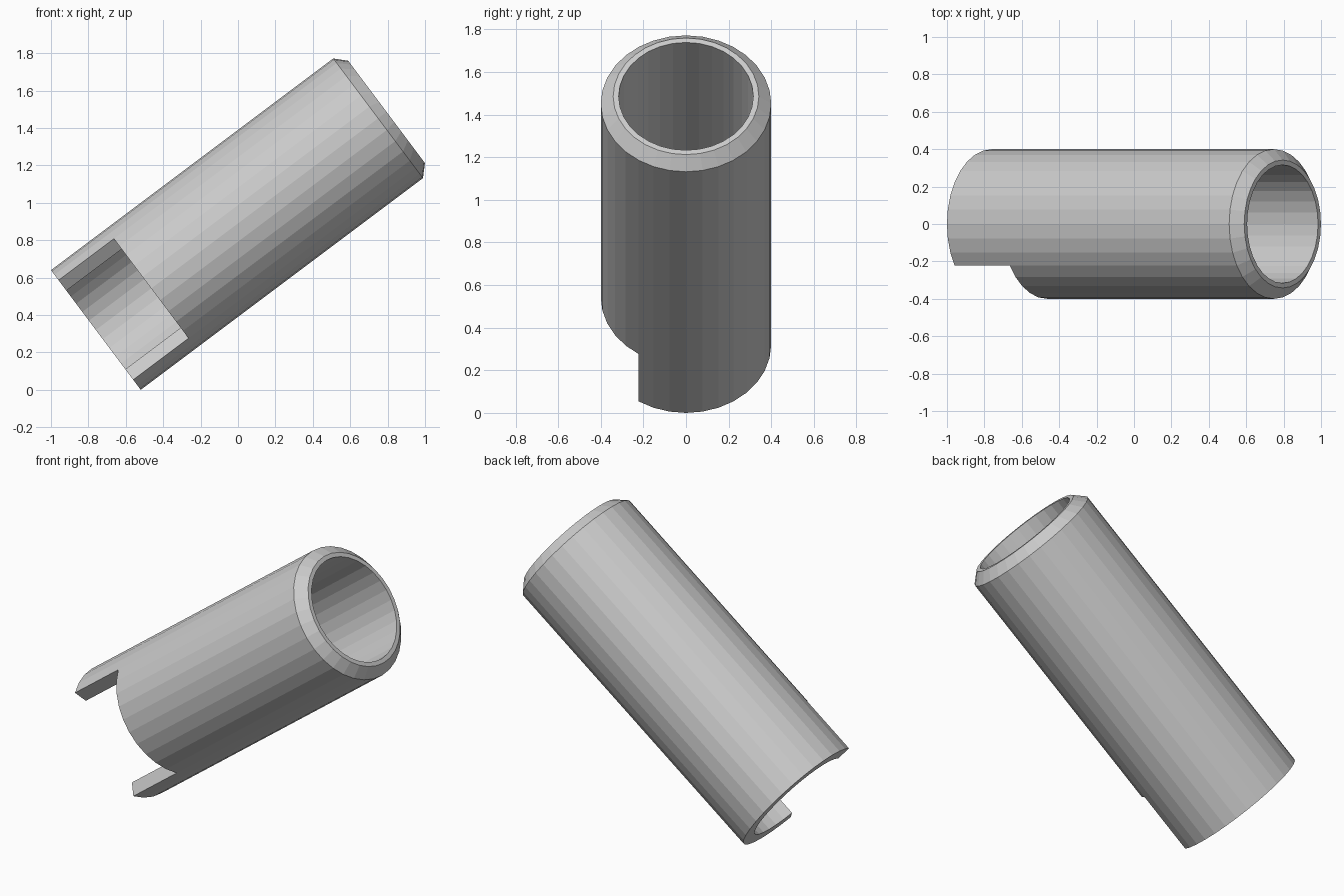
import bpy, bmesh, math
from mathutils import Matrix, Vector

if "Cube" in bpy.data.objects:
    bpy.data.objects.remove(bpy.data.objects["Cube"])

SIDES = 32
LENGTH, NOTCH = 1.943, 0.37
R_OUT, R_RIM, R_IN = 0.4, 0.342, 0.316

# closed wall section: (radius, distance along the axis)
section = [(R_OUT, 0), (R_OUT, NOTCH), (R_OUT, LENGTH - 0.057),
           (R_RIM, LENGTH), (R_IN, LENGTH), (R_IN, NOTCH), (R_IN, 0)]
n = len(section)
notch_bands = {0, 5, 6}      # section edges missing inside the notch
half = 5                     # notch reaches five sides each way from -y

bm = bmesh.new()
rings = []
for i in range(SIDES):
    a = -math.pi / 2 + 2 * math.pi * i / SIDES
    rings.append([bm.verts.new((r * math.cos(a), r * math.sin(a), h))
                  for r, h in section])

# tube wall, leaving the notch open
for i in range(SIDES):
    a, b = rings[i], rings[(i + 1) % SIDES]
    in_notch = i < half or i >= SIDES - half
    for j in range(n):
        k = (j + 1) % n
        if not (in_notch and j in notch_bands):
            bm.faces.new((a[j], b[j], b[k], a[k]))
    # shoulder of the notch
    if in_notch:
        bm.faces.new((a[1], a[5], b[5], b[1]))

# radial side walls of the notch
for i in (half, SIDES - half):
    v = rings[i]
    bm.faces.new((v[0], v[1], v[5], v[6]))

bmesh.ops.recalc_face_normals(bm, faces=bm.faces)

# lean the tube along (0.8, 0, 0.6) with its low end on the ground
lean = Matrix.Rotation(math.atan2(0.8, 0.6), 4, 'Y')
bm.transform(Matrix.Translation(Vector((-0.76, 0, 0.32))) @ lean)

mesh = bpy.data.meshes.new("notched_tube")
bm.to_mesh(mesh)
bm.free()
tube = bpy.data.objects.new("notched_tube", mesh)
bpy.context.collection.objects.link(tube)
